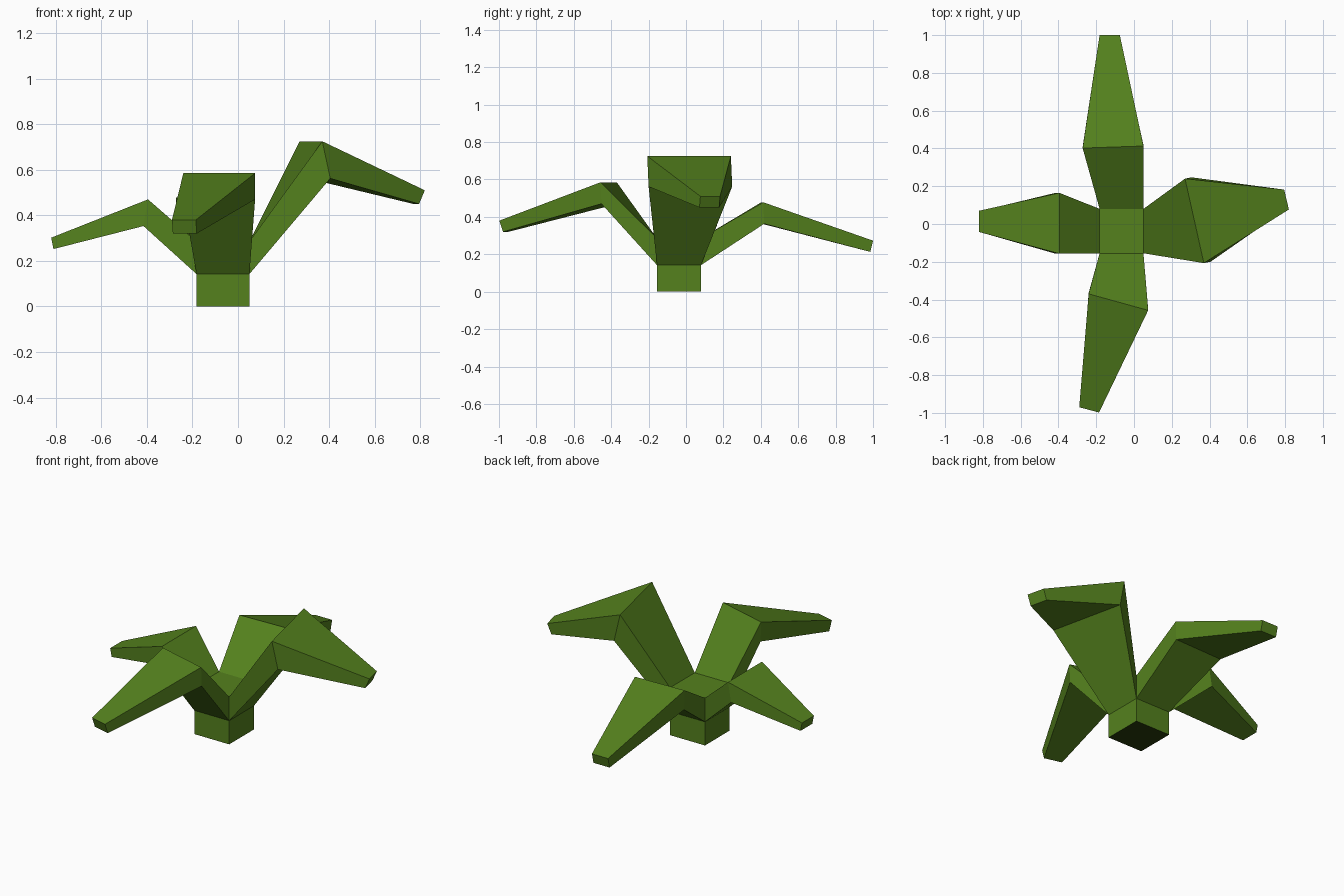
import bpy, bmesh
from mathutils import Vector

if "Cube" in bpy.data.objects:
    bpy.data.objects.remove(bpy.data.objects["Cube"])

green = bpy.data.materials.new("leaf green")
green.diffuse_color = (0.089, 0.22, 0.0125, 1)
green.use_nodes = True
green.node_tree.nodes["Principled BSDF"].inputs["Base Color"].default_value = green.diffuse_color
dark = bpy.data.materials.new("dark green")
dark.diffuse_color = (0.02, 0.045, 0.003, 1)
dark.use_nodes = True
dark.node_tree.nodes["Principled BSDF"].inputs["Base Color"].default_value = dark.diffuse_color

X0, X1, Y0, Y1 = -0.182, 0.05, -0.155, 0.08   # stem footprint
Z1, Z2 = 0.142, 0.285                         # leaf root bottom and top


def finish(name, bm):
    mesh = bpy.data.meshes.new(name)
    bm.to_mesh(mesh)
    bm.free()
    mesh.materials.append(green)
    mesh.materials.append(dark)
    bpy.context.collection.objects.link(bpy.data.objects.new(name, mesh))


def ring(bm, a, b, drop):
    """Four-sided section: top edge a-b, and the same edge moved by drop."""
    a, b, d = Vector(a), Vector(b), Vector(drop)
    return [bm.verts.new(p) for p in (a, b, b + d, a + d)]


def leaf(name, root, bend, tip):
    """Loft from the stem through the bend to the tip; root stays open."""
    bm = bmesh.new()
    rings = [ring(bm, *r) for r in (root, bend, tip)]
    for r, s in zip(rings, rings[1:]):
        for i in range(4):
            j = (i + 1) % 4
            bm.faces.new((r[i], r[j], s[j], s[i]))
    bm.faces.new(rings[-1])
    bmesh.ops.recalc_face_normals(bm, faces=bm.faces)
    finish(name, bm)


# Stem: square block with a dark underside, plus the cap between the leaf roots
bm = bmesh.new()
corners = ((X0, Y0), (X1, Y0), (X1, Y1), (X0, Y1))
low, mid, cap = ([bm.verts.new((x, y, z)) for x, y in corners] for z in (0, Z1, Z2))
bm.faces.new(low[::-1]).material_index = 1
for i in range(4):
    j = (i + 1) % 4
    bm.faces.new((low[i], low[j], mid[j], mid[i]))
bm.faces.new(cap)
finish("stem", bm)

# Leaves: each section is (top edge start, top edge end, thickness offset)
d = (0, 0, Z1 - Z2)
leaf("left_leaf",
     ((X0, Y0, Z2), (X0, Y1, Z2), d),
     ((-0.395, -0.157, 0.47), (-0.395, 0.165, 0.47), (-0.02, 0, -0.117)),
     ((-0.82, -0.042, 0.302), (-0.82, 0.07, 0.302), (0.01, 0, -0.05)))
leaf("right_leaf",
     ((X1, Y1, Z2), (X1, Y0, Z2), d),
     ((0.27, 0.24, 0.725), (0.37, -0.207, 0.725), (0.035, 0.007, -0.163)),
     ((0.795, 0.182, 0.51), (0.82, 0.077, 0.51), (-0.025, -0.005, -0.06)))
leaf("back_leaf",
     ((X0, Y1, Z2), (X1, Y1, Z2), d),
     ((-0.272, 0.402, 0.478), (0.05, 0.413, 0.478), (0, 0.005, -0.115)),
     ((-0.182, 1.0, 0.273), (-0.075, 1.0, 0.273), (0, -0.015, -0.06)))
leaf("front_leaf",
     ((X1, Y0, Z2), (X0, Y0, Z2), d),
     ((0.075, -0.457, 0.585), (-0.24, -0.37, 0.585), (0, 0.005, -0.115)),
     ((-0.185, -0.998, 0.38), (-0.29, -0.97, 0.38), (0.004, 0.02, -0.06)))
